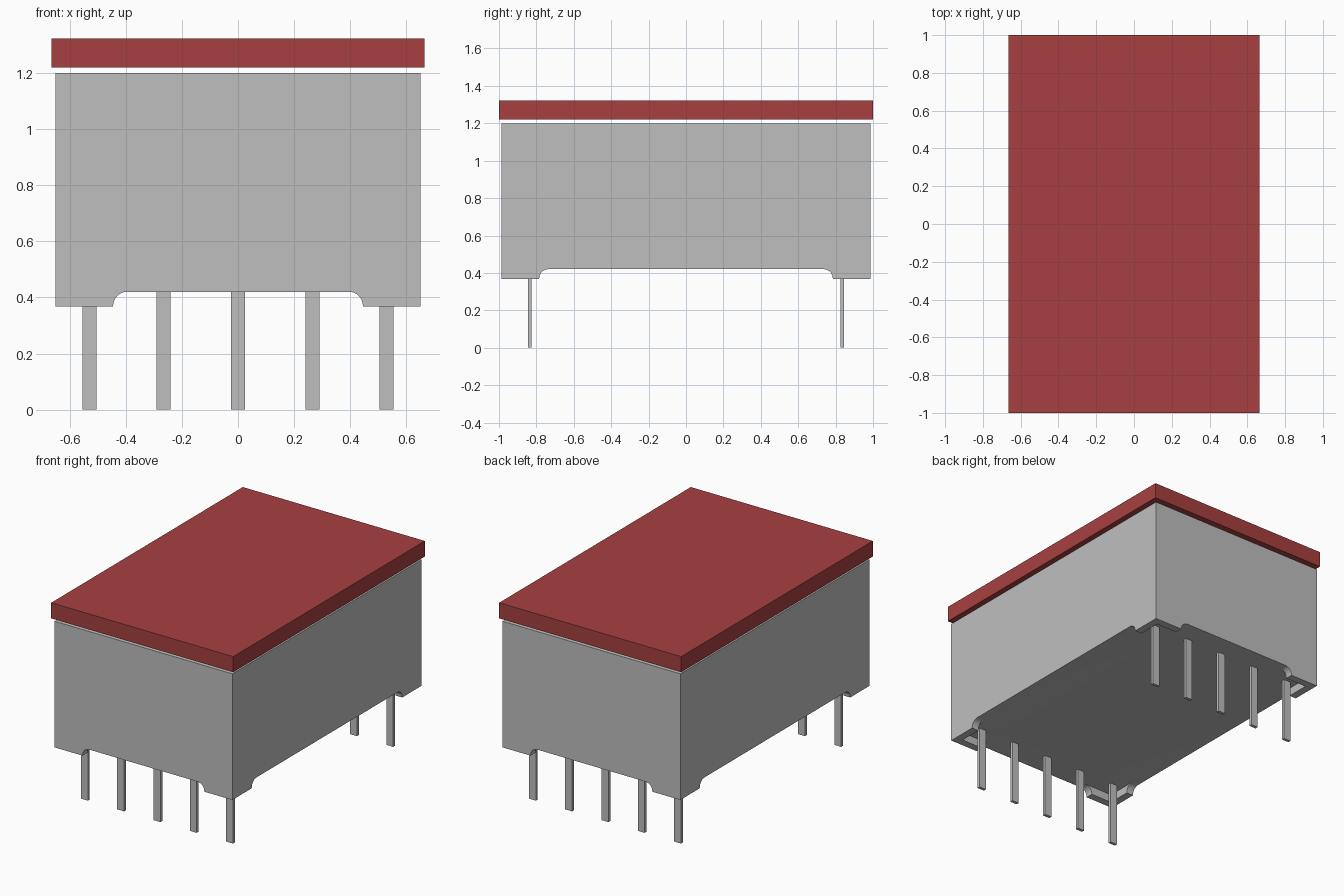
import bpy, bmesh, math
from mathutils import Vector

if "Cube" in bpy.data.objects:
    bpy.data.objects.remove(bpy.data.objects["Cube"])


def material(name, rgb):
    m = bpy.data.materials.new(name)
    m.diffuse_color = (*rgb, 1)
    m.use_nodes = True
    m.node_tree.nodes["Principled BSDF"].inputs["Base Color"].default_value = m.diffuse_color
    return m


GREY = material("light grey", (0.52, 0.52, 0.52))
RED = material("brick red", (0.39, 0.051, 0.051))


def link(name, bm, mat=None):
    bmesh.ops.recalc_face_normals(bm, faces=bm.faces)
    me = bpy.data.meshes.new(name)
    bm.to_mesh(me)
    bm.free()
    ob = bpy.data.objects.new(name, me)
    bpy.context.collection.objects.link(ob)
    if mat:
        me.materials.append(mat)
    return ob


def box(name, lo, hi, mat=None):
    bm = bmesh.new()
    bmesh.ops.create_cube(bm, size=1)
    lo, hi = Vector(lo), Vector(hi)
    for v in bm.verts:
        v.co = (lo + hi) / 2 + v.co * (hi - lo)
    return link(name, bm, mat)


def slot(name, half, length, along_y):
    """Slot with rounded upper corners, running along one axis."""
    r = 0.05
    right = [(half - r + r * math.cos(a), FLOOR - r + r * math.sin(a))
             for a in (i * math.pi / 16 for i in range(9))]
    profile = [(half, 0.2)] + right
    profile += [(-u, z) for u, z in reversed(profile)]
    bm = bmesh.new()
    place = (lambda u, z, w: (u, w, z)) if along_y else (lambda u, z, w: (w, u, z))
    face = bm.faces.new([bm.verts.new(place(u, z, -length)) for u, z in profile])
    out = bmesh.ops.extrude_face_region(bm, geom=[face])
    shift = (0, 2 * length, 0) if along_y else (2 * length, 0, 0)
    bmesh.ops.translate(bm, vec=shift,
                        verts=[g for g in out["geom"] if isinstance(g, bmesh.types.BMVert)])
    return link(name, bm)


FOOT, FLOOR = 0.367, 0.42
W, D, WALL = 0.65, 0.987, 0.05

# Housing with thin L-shaped corner feet left by the cuts
housing = box("housing", (-W, -D, FOOT), (W, D, 1.2), GREY)
cutters = [slot("end_slot_cutter", 0.445, 1.3, True),
           slot("side_slot_cutter", 0.785, 1.0, False),
           box("recess_cutter", (WALL - W, WALL - D, 0.2), (W - WALL, D - WALL, FLOOR))]
bpy.context.view_layer.objects.active = housing
for c in cutters:
    c.hide_render = True
    mod = housing.modifiers.new("cut", 'BOOLEAN')
    mod.operation, mod.solver, mod.object = 'DIFFERENCE', 'EXACT', c
    bpy.ops.object.modifier_apply(modifier=mod.name)
for c in cutters:
    bpy.data.objects.remove(c)

# Lid plate floating just above the housing
box("lid", (-0.665, -1, 1.22), (0.665, 1, 1.323), RED)

# Two rows of five flat pins
for row, y in (("front", -0.836), ("back", 0.836)):
    for i in range(5):
        x = (i - 2) * 0.265
        box(f"{row}_pin_{i + 1}", (x - 0.025, y - 0.01, 0), (x + 0.025, y + 0.01, FLOOR), GREY)

# Smooth only the rounded slot corners
bpy.ops.object.select_all(action='DESELECT')
housing.select_set(True)
bpy.ops.object.shade_smooth_by_angle(angle=math.radians(30))
